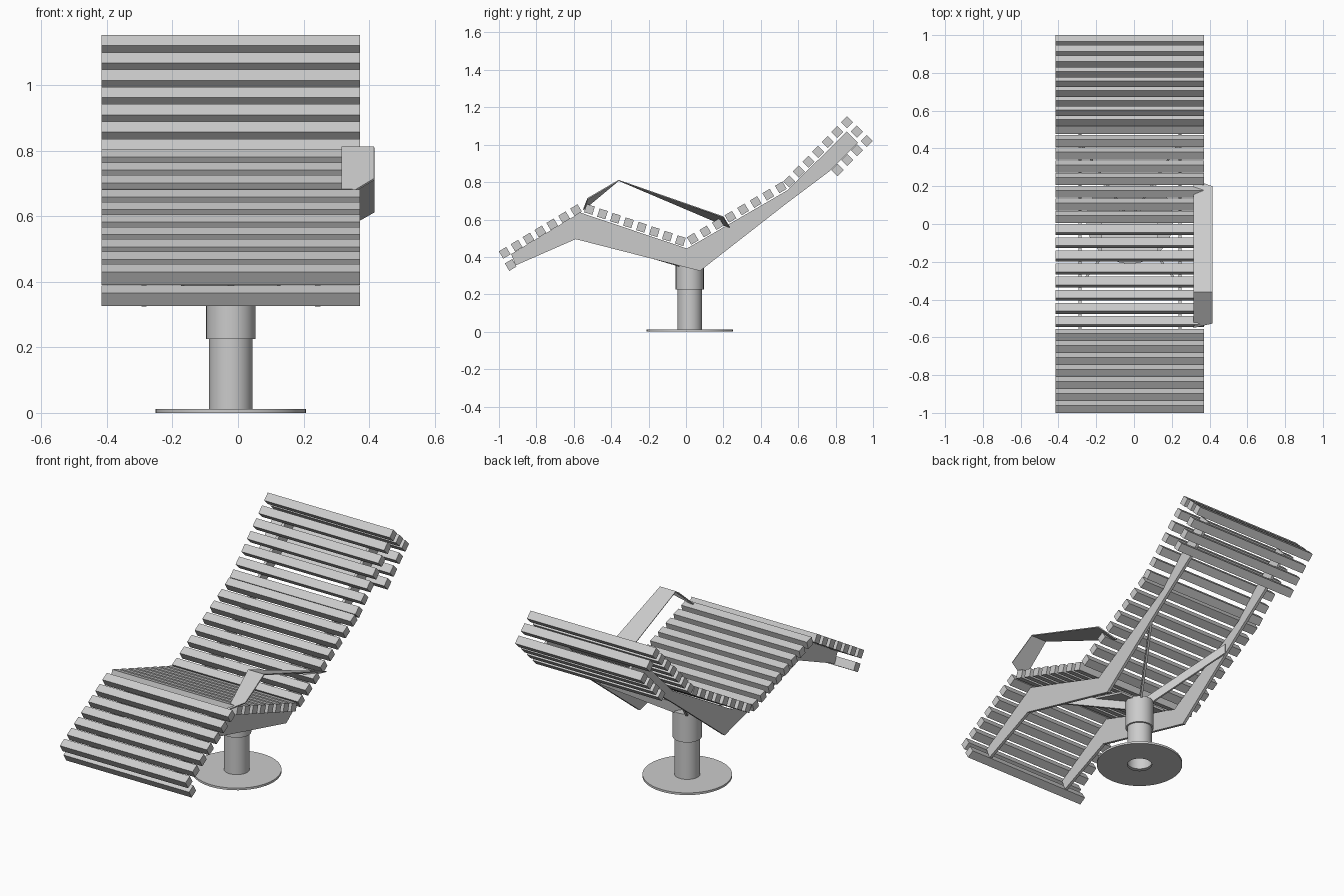
import bpy, bmesh, math
from mathutils import Vector, Matrix

cube = bpy.data.objects.get("Cube")
if cube:
    bpy.data.objects.remove(cube)

grey = bpy.data.materials.new("light grey")
grey.use_nodes = True
COLOUR = (0.6, 0.6, 0.6, 1)
grey.diffuse_color = COLOUR
grey.node_tree.nodes["Principled BSDF"].inputs["Base Color"].default_value = COLOUR

MID = -0.022      # centre line of the lounger
SLAT = 0.046      # slat thickness
WIDTH = 0.787     # slat length


def add_object(name, bm):
    mesh = bpy.data.meshes.new(name)
    bm.to_mesh(mesh)
    bm.free()
    mesh.materials.append(grey)
    obj = bpy.data.objects.new(name, mesh)
    bpy.context.collection.objects.link(obj)
    return obj


def box(bm, size, matrix):
    bmesh.ops.create_cube(bm, size=1, matrix=matrix @ Matrix.Diagonal((*size, 1)))


def slat_row(name, start, end, count, angle):
    """Evenly spaced slats between two (y, z) centres."""
    bm = bmesh.new()
    a, b = Vector((MID, *start)), Vector((MID, *end))
    for i in range(count):
        centre = a.lerp(b, i / max(count - 1, 1))
        turn = Matrix.Rotation(math.radians(angle), 4, "X")
        box(bm, (WIDTH, SLAT, SLAT), Matrix.Translation(centre) @ turn)
    return add_object(name, bm)


# Slatted surface
slat_row("leg_slats", (-0.969, 0.422), (-0.588, 0.65), 7, 31)
slat_row("foot_end_slat", (-0.937, 0.357), (-0.937, 0.357), 1, 31)
slat_row("seat_slats", (-0.516, 0.654), (-0.03, 0.487), 8, -17)
slat_row("lower_back_slats", (0.036, 0.497), (0.507, 0.772), 8, 31)
slat_row("upper_back_slats", (0.552, 0.803), (0.86, 1.12), 7, 45)
slat_row("head_end_slats", (0.914, 1.07), (0.967, 1.02), 2, 45)
slat_row("head_underside_slats", (0.81, 0.865), (0.914, 0.97), 3, 45)

# Pair of bent side rails
PROFILE = [(-0.91, 0.355), (-0.59, 0.495), (0.075, 0.325), (0.53, 0.68),
           (0.77, 0.86), (0.92, 1.01), (0.86, 1.07), (0.54, 0.755),
           (0.005, 0.445), (-0.565, 0.637), (-0.935, 0.415)]
for side, name in ((1, "left_rail"), (-1, "right_rail")):
    bm = bmesh.new()
    x = MID + side * 0.265
    face = bm.faces.new([bm.verts.new((x - 0.008, y, z)) for y, z in PROFILE])
    grown = bmesh.ops.extrude_face_region(bm, geom=[face])
    moved = [v for v in grown["geom"] if isinstance(v, bmesh.types.BMVert)]
    bmesh.ops.translate(bm, verts=moved, vec=(0.016, 0, 0))
    bmesh.ops.recalc_face_normals(bm, faces=bm.faces)
    add_object(name, bm)

# Braces from the column head to the rails
for side, label in ((1, "left"), (-1, "right")):
    for place, y, z in (("back", 0.43, 0.635), ("front", -0.32, 0.46)):
        a = Vector((MID, 0.02, 0.36))
        b = Vector((MID + side * 0.26, y, z))
        up = Vector((0, 0, 0.055))
        bm = bmesh.new()
        bm.faces.new([bm.verts.new(p) for p in (a - up / 2, b - up / 2, b + up / 2, a + up / 2)])
        brace = add_object(f"{place}_{label}_brace", bm)
        solid = brace.modifiers.new("thickness", "SOLIDIFY")
        solid.thickness = 0.012
        solid.offset = 0

# Mounting plate under the seat
bm = bmesh.new()
box(bm, (0.3, 0.24, 0.012),
    Matrix.Translation((MID, -0.07, 0.415)) @ Matrix.Rotation(math.radians(-16), 4, "X"))
add_object("mounting_plate", bm)

# Round base and stepped column, turned from one profile
bm = bmesh.new()
TURNED = [(0.066, 0), (0.23, 0), (0.23, 0.012), (0.066, 0.012),
          (0.066, 0.225), (0.075, 0.225), (0.075, 0.385), (0, 0.385)]
points = [bm.verts.new((MID + r, 0.02, z)) for r, z in TURNED]
edges = [bm.edges.new(pair) for pair in zip(points, points[1:])]
bmesh.ops.spin(bm, geom=points + edges, cent=(MID, 0.02, 0), axis=(0, 0, 1),
               angle=math.tau, steps=48)
bmesh.ops.remove_doubles(bm, verts=bm.verts, dist=0.0005)
bmesh.ops.recalc_face_normals(bm, faces=bm.faces)
pedestal = add_object("pedestal", bm)
bpy.context.view_layer.objects.active = pedestal
pedestal.select_set(True)
bpy.ops.object.shade_smooth_by_angle(angle=math.radians(30))

# Bent strip armrest on the left
OUTER = [(0.415, -0.527, 0.715), (0.415, -0.36, 0.812), (0.415, 0.2, 0.617)]
INNER = [(0.315, -0.55, 0.655), (0.315, -0.36, 0.812), (0.315, 0.235, 0.56)]
bm = bmesh.new()
outer = [bm.verts.new(p) for p in OUTER]
inner = [bm.verts.new(p) for p in INNER]
for i in range(2):
    bm.faces.new((inner[i], outer[i], outer[i + 1], inner[i + 1]))
armrest = add_object("armrest", bm)
solid = armrest.modifiers.new("thickness", "SOLIDIFY")
solid.thickness = 0.006
